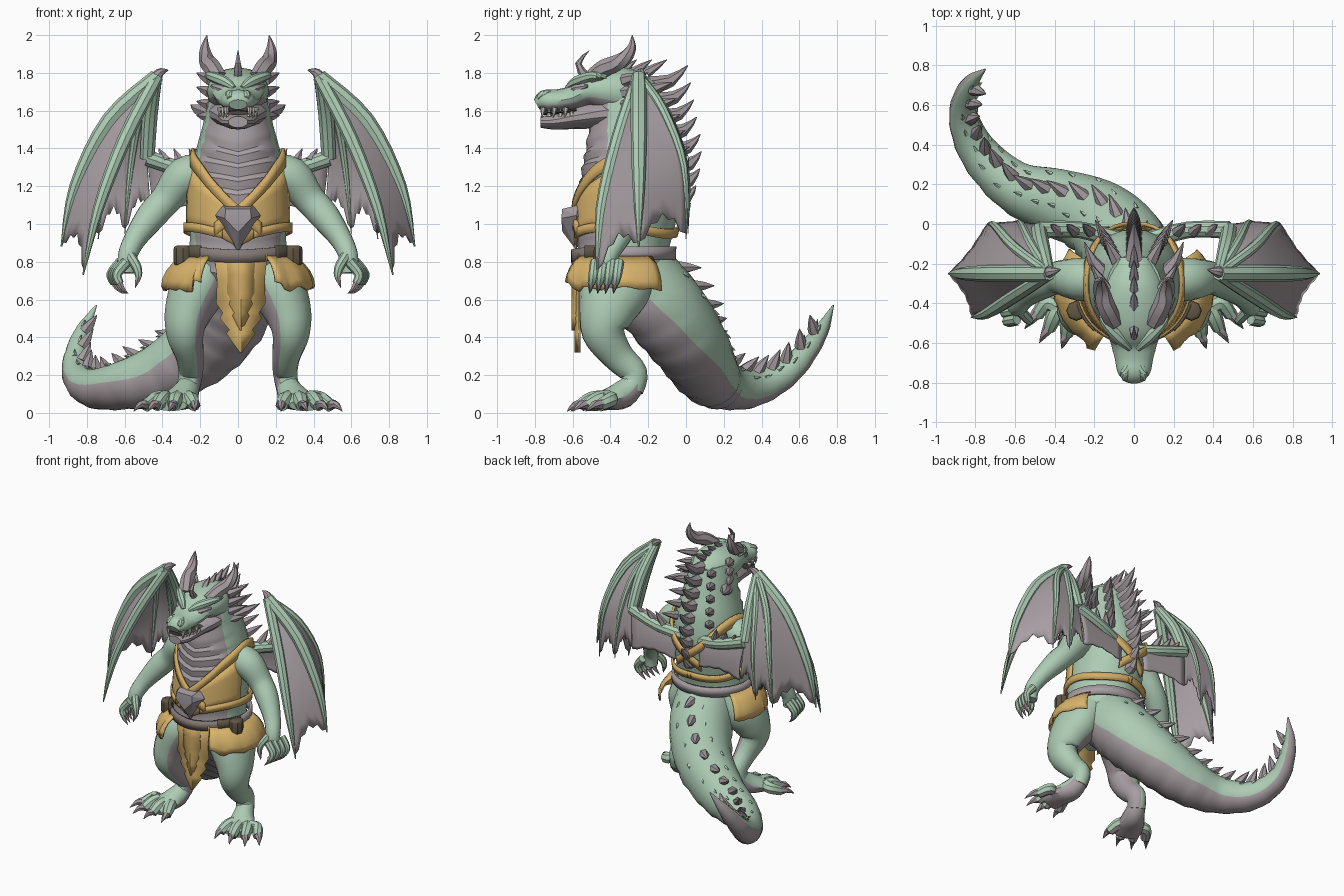
import bpy, bmesh, math, random
from mathutils import Vector as V

random.seed(4)
if "Cube" in bpy.data.objects:
    bpy.data.objects.remove(bpy.data.objects["Cube"])


def material(name, *rgb):
    m = bpy.data.materials.new(name)
    m.use_nodes = True
    m.diffuse_color = (*rgb, 1)
    m.node_tree.nodes["Principled BSDF"].inputs["Base Color"].default_value = (*rgb, 1)
    return m


GREEN = material("scale green", .42, .6, .46)
BELLY = material("belly grey", .39, .345, .365)
HORN = material("horn grey", .37, .325, .345)
CLOTH = material("ochre cloth", .7, .46, .15)
TRIM = material("ochre strap", .65, .42, .135)
BELT = material("belt grey brown", .23, .19, .18)
BROWN = material("pouch brown", .12, .095, .06)
GEM = material("gem grey", .36, .32, .345)
TOOTH = material("tooth ivory", .6, .57, .53)
DARK = material("mouth dark", .08, .065, .065)


def finish(name, bm, mats, angle=35, thick=0):
    bmesh.ops.recalc_face_normals(bm, faces=bm.faces)
    me = bpy.data.meshes.new(name)
    bm.to_mesh(me)
    bm.free()
    for m in mats:
        me.materials.append(m)
    me.shade_smooth()
    me.set_sharp_from_angle(angle=math.radians(angle))
    ob = bpy.data.objects.new(name, me)
    bpy.context.collection.objects.link(ob)
    if thick:
        mod = ob.modifiers.new("thickness", "SOLIDIFY")
        mod.thickness, mod.offset = thick, 0


def smooth(pts, n):
    """Catmull-Rom through tuples of any length."""
    p = [pts[0]] + list(pts) + [pts[-1]]
    out = []
    for i in range(1, len(p) - 2):
        for k in range(n):
            t = k / n
            out.append(tuple(.5 * (2 * b + (c - a) * t + (2 * a - 5 * b + 4 * c - d) * t * t
                                   + (3 * b - a - 3 * c + d) * t ** 3)
                             for a, b, c, d in zip(*p[i - 1:i + 3])))
    return out + [tuple(pts[-1])]


def loft(name, stations, mats, ref=(0, 1, .01), ref2=None, belly=2, seg=12, n=4, ripple=0, chevron=0):
    """Tube through (x, y, z, radius along ref, other radius); faces towards ref take the second colour."""
    st = smooth([s if len(s) == 5 else (*s, s[3]) for s in stations], n)
    bm, rings, frames = bmesh.new(), [], []
    for k, s in enumerate(st):
        c = V(s[:3])
        t = (V(st[min(k + 1, len(st) - 1)][:3]) - V(st[max(k - 1, 0)][:3])).normalized()
        r = V(ref).lerp(V(ref2 or ref), k / (len(st) - 1))
        u = (r - t * r.dot(t)).normalized()
        w = t.cross(u)
        frames.append((c, u, t, s[3]))
        ring = []
        for j in range(seg):
            a = 2 * math.pi * j / seg
            m = 1 + (ripple * (k % 3) / 2 if math.cos(a) > belly - .05 else 0)
            ring.append(bm.verts.new(c + (u * math.cos(a) * s[3] + w * math.sin(a) * s[4]) * m
                                     + t * chevron * abs(math.sin(a))))
        rings.append(ring)
    for A, B in zip(rings, rings[1:]):
        for j in range(seg):
            f = bm.faces.new((A[j], A[j - 1], B[j - 1], B[j]))
            f.material_index = int(math.cos(2 * math.pi * (j - .5) / seg) > belly)
    bm.faces.new(rings[0])
    bm.faces.new(rings[-1])
    finish(name, bm, mats)
    return frames


def spike(name, base, tip, r, mat=HORN, bend=(0, 0, 0), seg=6):
    a, b = V(base), V(tip)
    mid = (a + b) / 2 + V(bend)
    loft(name, [(*a, r), (*mid, r * .65), (*b, r * .04)], [mat], seg=seg, n=2)


def sheet(name, rows, mat, thick=.012):
    bm = bmesh.new()
    g = [[bm.verts.new(p) for p in row] for row in rows]
    for A, B in zip(g, g[1:]):
        for j in range(len(A) - 1):
            bm.faces.new((A[j], A[j + 1], B[j + 1], B[j]))
    finish(name, bm, [mat], thick=thick)


def mir(pts, s):
    return [(p[0] * s, *p[1:]) for p in pts]


# Torso and neck
TORSO = [(0, -.33, .58, .16, .16), (0, -.33, .72, .23, .25), (0, -.33, .88, .24, .255), (0, -.31, 1.05, .26, .255),
         (0, -.29, 1.2, .265, .25), (0, -.285, 1.35, .25, .22), (0, -.3, 1.5, .215, .18), (0, -.32, 1.7, .17, .14)]
loft("torso", TORSO, [GREEN, BELLY], ref=(0, -1, 0), belly=.45, seg=24, n=5, ripple=.05, chevron=.05)
PROFILE = smooth(TORSO, 5)


def torso(z, a, off=0):
    """Point on the torso surface; angle 0 is the front."""
    for p, q in zip(PROFILE, PROFILE[1:]):
        if p[2] <= z <= q[2]:
            break
    f = (z - p[2]) / (q[2] - p[2])
    y, d, w = (p[i] + (q[i] - p[i]) * f for i in (1, 3, 4))
    return V(((w + off) * math.sin(a), y - (d + off) * math.cos(a), z))


def strap(name, path, width, mat, off=.025):
    sheet(name, [[torso(z + h * width, a, off) for h in (-.5, .5)] for a, z in smooth(path, 6)], mat, .018)


# Tail with dorsal spikes and a few raised scales
TAIL = [(0, -.27, .74, .21), (-.04, -.12, .56, .22), (-.17, .02, .37, .2), (-.38, .11, .22, .17),
        (-.6, .19, .15, .13), (-.78, .36, .135, .1), (-.86, .55, .23, .072), (-.83, .7, .41, .045), (-.75, .78, .57, .004)]
tail = loft("tail", TAIL, [GREEN, BELLY], ref=(0, -.35, -1), ref2=(-.6, .1, -.8), belly=.12, seg=18, n=6, ripple=.05)
for k, (c, u, t, r) in enumerate(tail[4:46]):
    if k % 3 == 0:
        spike("tail_spike", c - u * r * .9 - t * .02, c - u * (r + .07) + t * .06, .036)
        for side in (-1, 1):
            d = (-u + t.cross(u) * side * random.uniform(.4, .9)).normalized()
            spike("tail_scale", c + d * r * .97, c + d * (r + .008) + t * .04, .012, GREEN, seg=4)

# Back mane
for i in range(9):
    z = 1.73 - i * .085
    size = .21 - .012 * i
    b = torso(z, math.pi, -.04)
    spike("mane_spike", b, b + V((0, size, .11 - .006 * i)), .052, bend=(0, .015, -.025))
    if i < 5:
        for s in (1, -1):
            b = torso(z - .03, s * 2.45, -.02)
            spike("side_mane_spike", b, b + V((s * .07, .13, .05)), .038)

# Head
loft("skull", [(0, -.18, 1.67, .09, .1), (0, -.31, 1.69, .135, .155), (0, -.42, 1.705, .12, .165),
               (0, -.52, 1.705, .09, .145), (0, -.6, 1.668, .066, .118), (0, -.68, 1.653, .06, .097),
               (0, -.75, 1.65, .058, .082), (0, -.79, 1.632, .03, .048)],
     [GREEN, BELLY], ref=(0, 0, -1), belly=.45, seg=16)
loft("lower_jaw", [(0, -.26, 1.6, .1, .14), (0, -.42, 1.585, .08, .155), (0, -.56, 1.565, .062, .118),
                   (0, -.7, 1.542, .042, .088), (0, -.77, 1.54, .03, .052)], [BELLY], ref=(0, 0, -1), seg=14)
loft("mouth", [(0, -.58, 1.605, .012, .112), (0, -.66, 1.593, .013, .096), (0, -.765, 1.588, .012, .06)],
     [DARK], ref=(0, 0, -1))
spike("nose_horn", (0, -.53, 1.78), (0, -.51, 1.92), .026, bend=(0, -.05, 0))
for i in range(4):
    spike("crest_spike", (0, -.42 + i * .07, 1.8), (0, -.34 + i * .08, 1.87), .028)

for s in (1, -1):
    # Face and horns
    loft("horn", mir([(.1, -.5, 1.77, .045), (.135, -.43, 1.825, .048), (.165, -.34, 1.865, .042),
                      (.175, -.29, 1.93, .026), (.165, -.285, 2, .002)], s), [HORN], seg=7)
    loft("brow", mir([(.02, -.63, 1.72, .014), (.075, -.575, 1.755, .03), (.15, -.49, 1.785, .024),
                      (.16, -.42, 1.78, .01)], s), [GREEN], seg=8)
    loft("eye", mir([(.05, -.605, 1.708, .008), (.09, -.58, 1.715, .026), (.14, -.52, 1.73, .008)], s), [BELLY], seg=8)
    loft("nostril", mir([(.03, -.71, 1.69, .018), (.045, -.755, 1.685, .024), (.045, -.785, 1.665, .014)], s), [GREEN], seg=8)
    spike("frill_spike", (s * .13, -.28, 1.58), (s * .25, -.09, 1.63), .045, bend=(s * .02, 0, 0))
    for i in range(4):
        spike("cheek_spike", (s * .14, -.33, 1.76 - i * .065), (s * .22, -.2, 1.8 - i * .075), .034)
    for i in range(3):
        y = -.755 + i * .06
        x = .062 + i * .016
        spike("upper_tooth", (s * x, y, 1.618), (s * x, y - .008, 1.562), .016, TOOTH)
        spike("lower_tooth", (s * x * .97, y + .03, 1.57), (s * x, y + .03, 1.615), .014, TOOTH)

    # Arm, fingers and claws
    loft("arm", mir([(.16, -.28, 1.27, .1), (.28, -.28, 1.25, .108), (.38, -.27, 1.13, .085), (.46, -.3, 1.04, .08),
                     (.545, -.36, .92, .06), (.585, -.41, .83, .052), (.59, -.42, .74, .045)], s), [GREEN], seg=14)
    for k in range(4):
        y = -.48 + k * .042
        x = .59 + .01 * k
        loft("finger", mir([(x, y, .8, .028), (x + .05, y - .01, .735, .026), (x + .035, y - .02, .685, .021)], s), [GREEN], seg=8)
        spike("finger_claw", (s * (x + .037), y - .02, .695), (s * (x - .01), y - .03, .63), .02, bend=(s * .01, 0, 0))
    loft("thumb", mir([(.57, -.44, .83, .028), (.535, -.48, .77, .025), (.525, -.49, .72, .018)], s), [GREEN], seg=8)
    spike("thumb_claw", (s * .525, -.49, .725), (s * .545, -.5, .66), .018)

    # Leg, foot, toes and claws
    loft("leg", mir([(.14, -.33, .8, .11, .16), (.21, -.375, .66, .145, .19), (.265, -.42, .53, .125, .15),
                     (.28, -.435, .42, .1, .115), (.255, -.36, .3, .075, .085), (.25, -.275, .21, .065, .072),
                     (.265, -.29, .12, .06, .065)], s),
         [GREEN, BELLY], ref=(-s, .15, .05), belly=.2, seg=16)
    loft("foot", mir([(.255, -.25, .18, .05), (.28, -.33, .1, .075), (.33, -.44, .062, .05, .1),
                      (.355, -.51, .04, .032, .09)], s), [GREEN, BELLY], ref=(0, 0, -1), belly=.2)
    for x0, x1, y in ((.27, .23, -.54), (.32, .34, -.56), (.38, .43, -.53), (.39, .49, -.46)):
        loft("toe", mir([(x0, -.42, .08, .04), ((x0 + x1) / 2, y + .06, .07, .042), (x1, y, .038, .033)], s),
             [GREEN, BELLY], ref=(0, 0, -1), belly=.4, seg=8)
        spike("toe_claw", (s * x1, y + .01, .045), (s * (x1 * 1.25 - .06), y - .07, .008), .03, bend=(0, 0, .015))

    # Wing bones, membranes and claw
    wrist, elbow = (.43, -.25, 1.78), (.48, -.03, 1.35)
    fingers = [[wrist, (.6, -.36, 1.45), (.74, -.45, 1.08), (.82, -.47, .73)],
               [wrist, (.68, -.25, 1.55), (.86, -.25, 1.2), (.935, -.25, .88)],
               [wrist, (.6, -.12, 1.6), (.7, -.01, 1.3), (.74, 0, .92)],
               [wrist, (.52, -.1, 1.57), (.57, 0, 1.28), (.6, .01, .95)],
               [wrist, (.47, -.12, 1.58), elbow, (.46, 0, 1.05)]]
    for f, wide in zip(fingers[:4], (1.3, 1.5, .9, .8)):
        loft("wing_finger", mir([(*p, r * wide) for p, r in zip(f, (.027, .029, .022, .003))], s), [GREEN], seg=8)
    loft("wing_forearm", mir([(*elbow, .04), (.465, -.12, 1.58, .042), (*wrist, .03)], s), [GREEN], seg=10)
    loft("wing_arm", mir([(.06, -.09, 1.23, .05), (.27, -.03, 1.28, .042), (*elbow, .045)], s), [GREEN], seg=10)
    loft("wing_claw", mir([(.45, -.25, 1.75, .032), (.415, -.24, 1.8, .025), (.37, -.23, 1.815, .003)], s), [HORN], seg=8)
    inner = [[elbow, (.47, -.01, 1.25), (.46, 0, 1.16), (.46, 0, 1.05)],
             [(.08, -.05, 1.25), (.09, -.03, 1.2), (.1, -.02, 1.13), (.1, -.02, 1.06)]]
    for A, B in list(zip(fingers, fingers[1:])) + [inner]:
        A, B = smooth(mir(A, s), 6), smooth(mir(B, s), 6)
        rows = []
        for i in range(9):
            u = i / 8
            cut = .96 - .13 * math.sin(math.pi * u) + .03 * (i % 2)
            row = []
            for k in range(13):
                x = k / 12 * cut * (len(A) - 1)
                j = min(int(x), len(A) - 2)
                row.append(V(A[j]).lerp(V(A[j + 1]), x - j).lerp(V(B[j]).lerp(V(B[j + 1]), x - j), u))
            rows.append(row)
        sheet("wing_membrane", rows, BELLY, .008)
    for i in range(3):
        x = .22 + i * .08
        spike("wing_arm_spike", (s * x, -.04, 1.3 + i * .015), (s * (x + .04), .0, 1.4), .03)

    # Straps crossing front and back, hip skirt, belt clasp and pouch
    strap("shoulder_strap", mir([(-.45, .97), (.05, 1.08), (.5, 1.2), (.95, 1.3), (1.6, 1.365), (2.2, 1.33),
                                 (2.8, 1.2), (3.5, 1.05)], s), .07, TRIM, .03)
    strap("side_strap", mir([(.3, .95), (.9, .98), (1.6, .98), (2.4, .95), (3.2, .96)], s), .05, TRIM)
    cols = [(s * (.55 + i * .1), random.uniform(.64, .67) + .04 * (i < 2)) for i in range(17)]
    sheet("hip_skirt", [[torso(.83 + (z - .83) * v, a, .03 + .15 * v ** .7 * (.4 + .6 * abs(math.sin(a))))
                         for v in (0, .25, .5, .75, 1)] for a, z in cols], CLOTH)
    strap("belt_clasp", mir([(.75, .845), (1, .845), (1.3, .845)], s), .08, BROWN, .036)
    p = torso(.83, s * 1.2, .055)
    loft("belt_pouch", [(p.x, p.y, .78, .04), (p.x, p.y, .8, .05), (p.x, p.y, .87, .05), (p.x, p.y, .885, .035)], [BROWN], seg=8)

# Vest, belt and loincloth
sheet("vest", [[torso(lo + (1.1 + .16 * abs(a) - lo) * v / 4, a, .018) for v in range(5)]
               for a in [i * .14 - 1.4 for i in range(21)] for lo in [.88 + .09 * min(1, 1.6 * abs(a))]], CLOTH)
strap("belt_front", [(-1.4, .845), (-.7, .84), (0, .83), (.7, .84), (1.4, .845)], .07, BELT, .03)
strap("belt_back", [(1.4 + i * .348, .845) for i in range(11)], .07, BELLY, .03)
HANG = [(.84, .14), (.7, .125), (.58, .13), (.53, .095), (.5, .11), (.44, .06), (.42, .075), (.32, .004)]
for name, w, y, mat in (("loincloth", 1, -.585, CLOTH), ("loincloth_panel", .55, -.6, TRIM)):
    sheet(name, [[(.015 + x * h * w, y + .02 * abs(x), .84 - (.84 - z) * (.5 + w / 2)) for x in (-1, 0, 1)]
                 for z, h in HANG], mat)

# Faceted chest gem
bm = bmesh.new()
for x, y, z in ((.12, -.58, 1.045), (.08, -.57, 1.1), (.065, -.655, 1.08), (.07, -.66, 1.03), (.005, -.655, .96),
                (.005, -.58, .86), (.1, -.54, 1.03)):
    for s in (1, -1):
        bm.verts.new((x * s, y, z))
bmesh.ops.convex_hull(bm, input=bm.verts)
finish("chest_gem", bm, [GEM], angle=10)
